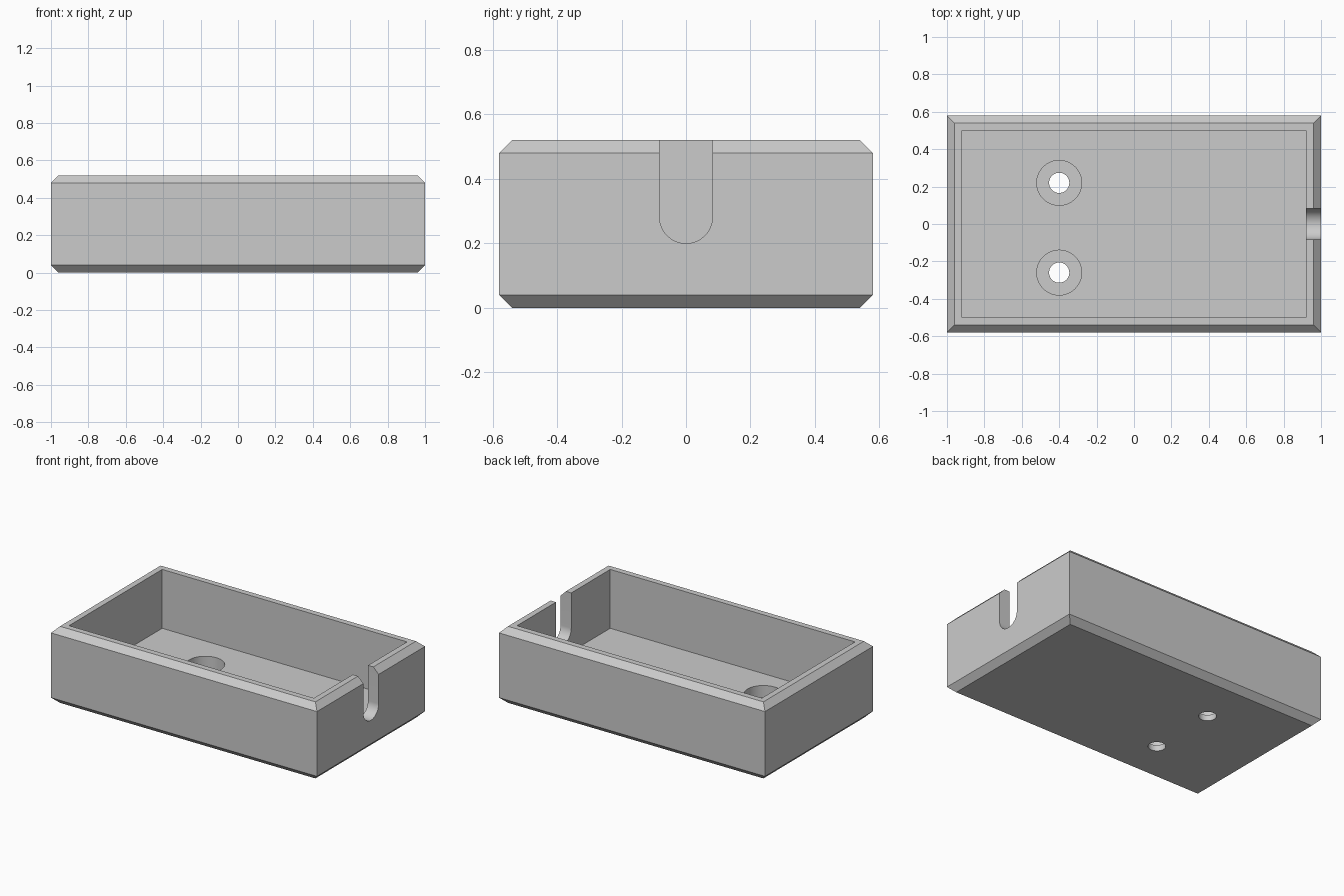
import bpy, bmesh
from math import cos, sin, pi, radians
from mathutils import Vector

if "Cube" in bpy.data.objects:
    bpy.data.objects.remove(bpy.data.objects["Cube"], do_unlink=True)

HALF_X, HALF_Y, HEIGHT = 1.0, 0.58, 0.52
CHAMFER, WALL, FLOOR = 0.04, 0.08, 0.12

grey = bpy.data.materials.new("plain grey")
grey.use_nodes = True
colour = (0.6, 0.6, 0.6, 1)
grey.diffuse_color = colour
grey.node_tree.nodes["Principled BSDF"].inputs["Base Color"].default_value = colour


def add_object(name, bm):
    bmesh.ops.recalc_face_normals(bm, faces=bm.faces)
    mesh = bpy.data.meshes.new(name)
    bm.to_mesh(mesh)
    bm.free()
    mesh.materials.append(grey)
    obj = bpy.data.objects.new(name, mesh)
    bpy.context.collection.objects.link(obj)
    return obj


def rectangle(hx, hy, z):
    return [Vector((x, y, z)) for x, y in ((-hx, -hy), (hx, -hy), (hx, hy), (-hx, hy))]


def circle(x, y, z, r, n=64):
    return [Vector((x + r * cos(2 * pi * i / n), y + r * sin(2 * pi * i / n), z)) for i in range(n)]


def loft(name, loops):
    """Closed solid through loops with equal point counts."""
    bm = bmesh.new()
    rings = [[bm.verts.new(p) for p in loop] for loop in loops]
    n = len(rings[0])
    for a, b in zip(rings, rings[1:]):
        for i in range(n):
            j = (i + 1) % n
            bm.faces.new((a[i], a[j], b[j], b[i]))
    bm.faces.new(rings[0])
    bm.faces.new(rings[-1])
    return add_object(name, bm)


def prism(name, loop, offset):
    return loft(name, [loop, [p + Vector(offset) for p in loop]])


def cut(target, cutter):
    mod = target.modifiers.new("cut", "BOOLEAN")
    mod.operation = "DIFFERENCE"
    mod.solver = "EXACT"
    mod.object = cutter
    cutter.hide_render = True
    bpy.context.view_layer.objects.active = target
    bpy.ops.object.modifier_apply(modifier=mod.name)
    bpy.data.objects.remove(cutter, do_unlink=True)


# Outer body with chamfered top and bottom rims
inset_x, inset_y = HALF_X - CHAMFER, HALF_Y - CHAMFER
tray = loft("tray_body", [
    rectangle(inset_x, inset_y, 0),
    rectangle(HALF_X, HALF_Y, CHAMFER),
    rectangle(HALF_X, HALF_Y, HEIGHT - CHAMFER),
    rectangle(inset_x, inset_y, HEIGHT),
])

# Open cavity
cut(tray, prism("cavity_cutter", rectangle(HALF_X - WALL, HALF_Y - WALL, FLOOR), (0, 0, 1)))

# Round-bottomed cable slot in the left end wall
radius, slot_z = 0.082, 0.282
arc = [Vector((0.87, radius * cos(pi + pi * i / 32), slot_z + radius * sin(pi + pi * i / 32)))
       for i in range(33)]
slot = arc + [Vector((0.87, radius, 0.8)), Vector((0.87, -radius, 0.8))]
cut(tray, prism("slot_cutter", slot, (0.3, 0, 0)))

# Counterbored screw holes in the floor
for y in (-0.26, 0.22):
    cut(tray, prism("counterbore_cutter", circle(-0.4, y, 0.04, 0.12), (0, 0, 0.3)))
    cut(tray, prism("hole_cutter", circle(-0.4, y, -0.1, 0.054), (0, 0, 0.2)))

# Smooth the round walls, keep the flat edges crisp
bpy.ops.object.select_all(action="DESELECT")
tray.select_set(True)
bpy.context.view_layer.objects.active = tray
bpy.ops.object.shade_smooth_by_angle(angle=radians(25))
